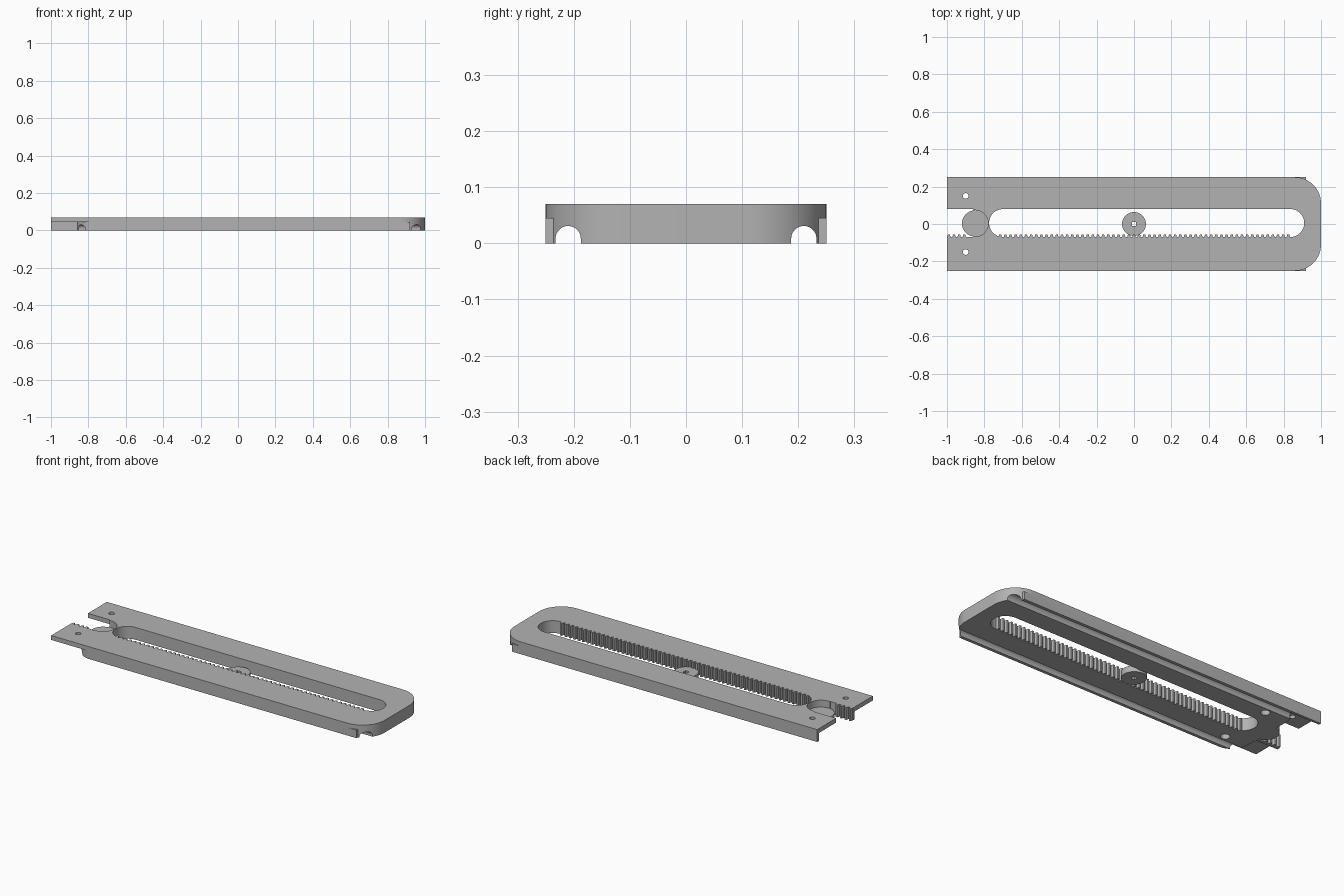
import bpy, bmesh, math

if "Cube" in bpy.data.objects:
    bpy.data.objects.remove(bpy.data.objects["Cube"])

H, STEP = 0.07, 0.045          # full height, underside of the end prongs

grey = bpy.data.materials.new("light grey")
grey.diffuse_color = (0.45, 0.45, 0.45, 1)
grey.use_nodes = True
grey.node_tree.nodes["Principled BSDF"].inputs["Base Color"].default_value = grey.diffuse_color


def arc(cx, cy, r, a0, a1, n=16):
    return [(cx + r * math.cos(math.radians(a0 + (a1 - a0) * i / n)),
             cy + r * math.sin(math.radians(a0 + (a1 - a0) * i / n))) for i in range(n + 1)]


def circle(cx, cy, r, n=32):
    return arc(cx, cy, r, 0, 360, n)[:-1]


def rect(x0, y0, x1, y1):
    return [(x0, y0), (x1, y0), (x1, y1), (x0, y1)]


def prisms(name, outlines, z0, z1, along_x=False):
    """Extrude counter-clockwise outlines; along_x reads them as (y, z)."""
    bm = bmesh.new()
    for pts in outlines:
        ends = []
        for h in (z0, z1):
            ends.append([bm.verts.new((h, a, b) if along_x else (a, b, h)) for a, b in pts])
        lo, hi = ends
        bm.faces.new(lo[::-1])
        bm.faces.new(hi)
        for i in range(len(pts)):
            j = (i + 1) % len(pts)
            bm.faces.new((lo[i], lo[j], hi[j], hi[i]))
    bmesh.ops.recalc_face_normals(bm, faces=bm.faces)
    me = bpy.data.meshes.new(name)
    bm.to_mesh(me)
    bm.free()
    me.materials.append(grey)
    ob = bpy.data.objects.new(name, me)
    bpy.context.collection.objects.link(ob)
    return ob


def combine(target, other, op):
    mod = target.modifiers.new(op, 'BOOLEAN')
    mod.operation, mod.solver, mod.object = op, 'EXACT', other
    bpy.context.view_layer.objects.active = target
    bpy.ops.object.modifier_apply(modifier=mod.name)
    bpy.data.objects.remove(other)


# top plate with rounded far corners, and shorter lower body rounded all round
far_end = arc(0.86, -0.11, 0.14, -90, 0) + arc(0.86, 0.11, 0.14, 0, 90)
body = prisms("track_body", [[(-1, -0.25)] + far_end + [(-1, 0.25)]], STEP, H)
lower = far_end + arc(-0.76, 0.15, 0.1, 90, 180) + arc(-0.76, -0.15, 0.1, 180, 270)
combine(body, prisms("lower", [lower], 0, STEP + 0.005), 'UNION')

# thin side skirts, the back one running to the open end
combine(body, prisms("skirts", [rect(-0.77, -0.25, 0.92, -0.236),
                                rect(-1, 0.236, 0.92, 0.25)], 0, STEP), 'UNION')

# long slot
slot = arc(0.835, 0.005, 0.075, -90, 90) + arc(-0.70, 0.005, 0.075, 90, 270)
combine(body, prisms("slot", [slot], -0.1, 0.2), 'DIFFERENCE')

# round pocket and opening at the near end
combine(body, prisms("pocket", [circle(-0.85, 0.003, 0.071)], 0.03, 0.2), 'DIFFERENCE')
combine(body, prisms("opening", [rect(-1.1, -0.07, -0.86, 0.08)], 0.03, 0.2), 'DIFFERENCE')

# screw holes through the prongs, blind holes underneath
combine(body, prisms("holes", [circle(-0.9, s * 0.15, 0.015, 20) for s in (-1, 1)],
                     -0.1, 0.2), 'DIFFERENCE')
combine(body, prisms("blind", [circle(-0.72, s * 0.155, 0.024, 24) for s in (-1, 1)],
                     -0.1, 0.03), 'DIFFERENCE')

# arched grooves along the underside
arches = [[(s * 0.21 - 0.0225, -0.1), (s * 0.21 + 0.0225, -0.1)]
          + arc(s * 0.21, 0.0085, 0.0225, 0, 180, 14) for s in (-1, 1)]
combine(body, prisms("grooves", arches, -1.1, 1.1, True), 'DIFFERENCE')

# rack teeth along the front wall of the slot and on the prong
pitch = 0.0275
teeth = []
for i in range(67):
    x = -0.99 + i * pitch
    if x < -0.88 or -0.755 < x < 0.83:
        teeth.append([(x - 0.01, -0.074), (x + 0.01, -0.074),
                      (x + 0.005, -0.055), (x - 0.005, -0.055)])
prisms("rack_teeth", teeth, 0, H)
prisms("rack_rib", [rect(-1, -0.085, -0.85, -0.07)], 0, STEP + 0.002)

# round floor of the pocket
pad = prisms("pocket_floor", [circle(-0.85, 0.003, 0.07)], 0, 0.031)

# loose pinion with a square bore
pinion = prisms("pinion", [circle(0, 0, 0.064, 40)], 0, 0.035)
combine(pinion, prisms("bore", [rect(-0.012, -0.012, 0.012, 0.012)], -0.1, 0.2), 'DIFFERENCE')

for ob in (body, pad, pinion):
    bpy.ops.object.select_all(action='DESELECT')
    ob.select_set(True)
    bpy.context.view_layer.objects.active = ob
    bpy.ops.object.shade_smooth_by_angle(angle=math.radians(30))
